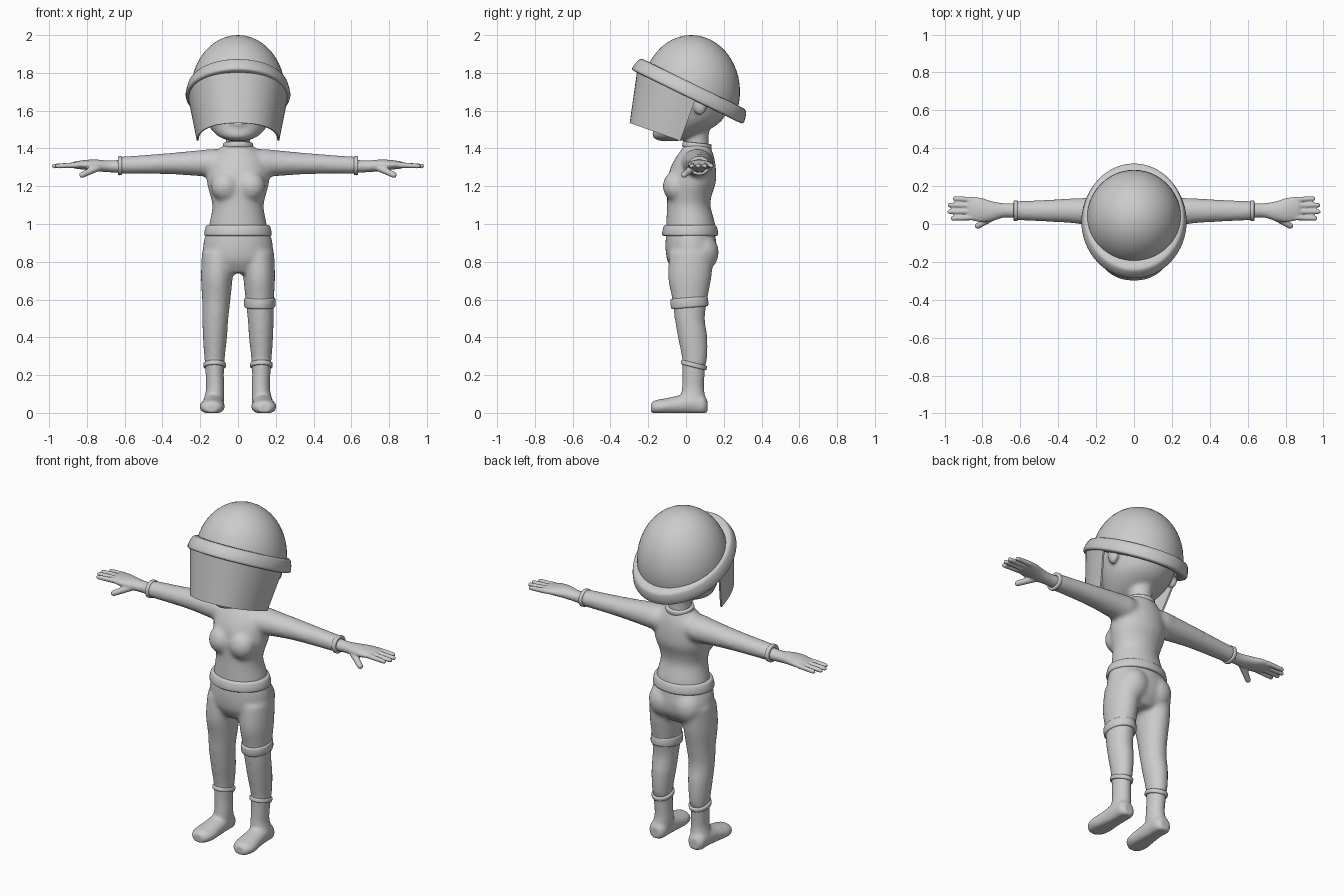
import bpy, bmesh, math
from mathutils import Matrix, Vector

cube = bpy.data.objects.get("Cube")
if cube:
    bpy.data.objects.remove(cube, do_unlink=True)

grey = bpy.data.materials.new("plain_grey")
grey.use_nodes = True
tone = (0.6, 0.6, 0.6, 1)
grey.diffuse_color = tone
grey.node_tree.nodes["Principled BSDF"].inputs["Base Color"].default_value = tone


def finish(name, bm, voxel=None, relax=4, wall=None):
    """Turn a bmesh into a smooth object, fusing its pieces or giving it a wall."""
    bmesh.ops.recalc_face_normals(bm, faces=bm.faces)
    mesh = bpy.data.meshes.new(name)
    bm.to_mesh(mesh)
    bm.free()
    mesh.materials.append(grey)
    mesh.shade_smooth()
    obj = bpy.data.objects.new(name, mesh)
    bpy.context.collection.objects.link(obj)
    if voxel:
        fuse = obj.modifiers.new("fuse", 'REMESH')
        fuse.mode = 'VOXEL'
        fuse.voxel_size = voxel
        fuse.use_smooth_shade = True
        soft = obj.modifiers.new("soften", 'SMOOTH')
        soft.factor = 0.5
        soft.iterations = relax
    if wall:
        obj.modifiers.new("wall", 'SOLIDIFY').thickness = wall
        obj.modifiers.new("crisp_rim", 'EDGE_SPLIT').split_angle = math.radians(40)


def skin(bm, rings, closed=True, caps=True):
    """Bridge rows of points with quads."""
    rows = [[bm.verts.new(p) for p in ring] for ring in rings]
    n = len(rows[0])
    for a, b in zip(rows, rows[1:]):
        for k in range(n if closed else n - 1):
            j = (k + 1) % n
            bm.faces.new((a[k], a[j], b[j], b[k]))
    if caps:
        bm.faces.new(rows[0])
        bm.faces.new(rows[-1])


def circle(n):
    return [(math.cos(math.tau * k / n), math.sin(math.tau * k / n)) for k in range(n)]


def spline(stations, steps=5):
    """Smooth curve through the stations."""
    pts = [Vector(s) for s in stations]
    padded = [pts[0]] + pts + [pts[-1]]
    out = []
    for p, a, b, q in zip(padded, pts, pts[1:], padded[3:]):
        for k in range(steps):
            t = k / steps
            bend = (p * 2 - a * 5 + b * 4 - q) * t * t + (a * 3 - p - b * 3 + q) * t ** 3
            out.append(a + ((b - p) * t + bend) / 2)
    return out + [pts[-1]]


def loft(bm, stations, axis='z', side=1, floor=False):
    """Skin of ellipses; station = position, two centre and two radius values."""
    rings = []
    for s, ca, cb, ra, rb in spline(stations):
        ring = []
        for c, d in circle(32):
            a, b = ca + ra * c, cb + rb * d
            x, y, z = {'x': (s, a, b), 'y': (a, s, b), 'z': (a, b, s)}[axis]
            ring.append((x * side, y, max(z, 0) if floor else z))
        rings.append(ring)
    skin(bm, rings)


def ball(bm, centre, radii, rows=24, columns=48):
    rings = []
    for i in range(rows + 1):
        t = math.pi * (i + .1) / (rows + .2)
        rings.append([(centre[0] + radii[0] * c * math.sin(t), centre[1] + radii[1] * d * math.sin(t),
                       centre[2] + radii[2] * math.cos(t)) for c, d in circle(columns)])
    skin(bm, rings)


def finger(bm, start, end, radius, side):
    """Tapered finger with round ends."""
    a, b = (Vector((p[0] * side, p[1], p[2])) for p in (start, end))
    turn = (b - a).to_track_quat('Z', 'Y')
    tip = radius * .8
    rings = []
    for centre, r, first in ((a, radius, -90), (b, tip, 0)):
        for k in range(6):
            t = math.radians(first + 17 * k + 3)
            rings.append([centre + turn @ Vector((r * math.cos(t) * c, r * math.cos(t) * d, r * math.sin(t)))
                          for c, d in circle(14)])
    skin(bm, rings)


def band(name, centre, rx, ry, height, thick, tilt=0, flare=0, axis='z'):
    """Rounded hoop; rx and ry are its outer radii."""
    bm = bmesh.new()
    turn = Matrix.Rotation(math.radians(90), 3, 'Y') if axis == 'x' else Matrix.Rotation(math.radians(tilt), 3, 'X')
    soft = lambda v: math.copysign(abs(v) ** 0.5, v)
    rings = []
    for c, d in circle(64):
        ring = []
        for p, q in circle(16):
            h = soft(q) * height / 2
            r = (soft(p) - 1) * thick / 2 - flare * h
            ring.append(Vector(centre) + turn @ Vector(((rx + r) * c, (ry + r) * d, h)))
        rings.append(ring)
    skin(bm, rings + rings[:1], caps=False)
    bmesh.ops.remove_doubles(bm, verts=bm.verts, dist=1e-5)
    finish(name, bm)


# Jacket: torso, bust and sleeves fused together
bm = bmesh.new()
loft(bm, [(.94, 0, .025, .162, .132), (1, 0, .025, .152, .13), (1.09, 0, .015, .136, .116),
          (1.15, 0, .018, .147, .118), (1.22, 0, .03, .165, .128), (1.29, 0, .037, .163, .122),
          (1.35, 0, .047, .145, .103), (1.39, 0, .055, .105, .082), (1.425, 0, .058, .07, .066)])
for side in (1, -1):
    ball(bm, (.068 * side, -.055, 1.2), (.075, .068, .08))
    loft(bm, [(.04, .06, 1.32, .07, .06), (.12, .06, 1.322, .085, .075), (.2, .065, 1.322, .076, .069),
              (.35, .07, 1.32, .064, .057), (.5, .07, 1.315, .056, .05), (.63, .07, 1.31, .05, .046)], 'x', side)
finish("jacket", bm, .012, 8)

# Trousers: hips, seat and legs fused together
bm = bmesh.new()
loft(bm, [(.74, 0, .025, .11, .085), (.8, 0, .028, .18, .125), (.86, 0, .028, .186, .136),
          (.93, 0, .025, .177, .132), (.98, 0, .025, .155, .125)])
for side in (1, -1):
    ball(bm, (.08 * side, .085, .85), (.09, .088, .1))
    loft(bm, [(.85, .105, .03, .086, .118), (.72, .112, .02, .084, .115), (.6, .115, .02, .075, .093),
              (.5, .12, .02, .069, .08), (.4, .122, .035, .064, .078), (.3, .124, .045, .055, .068),
              (.24, .124, .042, .05, .06)], 'z', side)
finish("trousers", bm, .012, 7)

band("jacket_hem", (0, .022, .966), .176, .146, .058, .04, flare=.2)
band("thigh_band", (.115, .018, .584), .083, .1, .055, .03, tilt=5)
band("collar", (0, .058, 1.415), .08, .078, .03, .025, tilt=-6)

# Boots and hands on both sides
for side, word in ((1, "left"), (-1, "right")):
    bm = bmesh.new()
    loft(bm, [(.265, .124, .042, .051, .061), (.2, .123, .04, .048, .058), (.13, .121, .037, .048, .058),
              (.07, .127, .037, .053, .066), (.03, .13, .037, .05, .06)], 'z', side)
    loft(bm, [(.113, .13, .035, .028, .033), (.09, .13, .042, .05, .055), (.03, .13, .05, .055, .06),
              (-.05, .133, .04, .06, .05), (-.12, .137, .033, .066, .042), (-.165, .139, .03, .054, .036),
              (-.185, .14, .025, .03, .024)], 'y', side, True)
    finish(word + "_boot", bm, .008)
    band(word + "_boot_cuff", (.124 * side, .042, .253), .06, .07, .025, .022, tilt=-14)
    band(word + "_sleeve_cuff", (.625 * side, .07, 1.309), .051, .055, .022, .02, axis='x')

    bm = bmesh.new()
    loft(bm, [(.6, .07, 1.306, .042, .036), (.68, .072, 1.305, .037, .031), (.75, .068, 1.31, .052, .031),
              (.81, .074, 1.313, .064, .026), (.865, .083, 1.312, .06, .018), (.88, .083, 1.312, .05, .01)], 'x', side)
    for root, tip, reach in ((.035, .03, .955), (.066, .065, .973), (.098, .1, .972), (.128, .134, .945)):
        finger(bm, (.85, root, 1.312), (reach, tip, 1.307), .0155, side)
    finger(bm, (.74, .04, 1.3), (.825, -.01, 1.26), .02, side)
    finish(word + "_hand", bm, .005, 3)

# Head with neck, ears, nose and lips
bm = bmesh.new()
loft(bm, [(1.44, 0, -.09, .04, .05), (1.465, 0, -.062, .105, .115), (1.53, 0, 0, .165, .17),
          (1.6, 0, .02, .198, .2), (1.7, 0, .03, .22, .215), (1.82, 0, .03, .18, .18), (1.92, 0, .03, .07, .07)])
loft(bm, [(1.38, 0, .058, .066, .066), (1.45, 0, .055, .064, .064), (1.55, 0, .05, .08, .08)])
for side in (1, -1):
    ball(bm, (.21 * side, .075, 1.635), (.024, .038, .058))
ball(bm, (0, -.195, 1.6), (.02, .025, .02))
ball(bm, (0, -.165, 1.532), (.045, .02, .012))
ball(bm, (0, -.158, 1.512), (.035, .02, .01))
finish("head", bm, .01)

# Helmet shell cut along the tilted brim
lean = math.radians(26)
bm = bmesh.new()
ball(bm, (0, .028, 1.7), (.25, .258, .3))
bmesh.ops.bisect_plane(bm, geom=bm.verts[:] + bm.edges[:] + bm.faces[:], plane_co=(0, .023, 1.69),
                       plane_no=(0, math.sin(lean), math.cos(lean)), clear_inner=True)
finish("helmet_shell", bm, wall=.015)
band("helmet_brim", (0, .023, 1.707), .273, .325, .078, .07, tilt=-26, flare=.25)

# Curved face shield, lofted from the brim to its lower edge
bm = bmesh.new()
upper = Vector((.268, .06, -.318, 1.69, .125))
lower = Vector((.218, -.03, -.268, 1.44, .095))
grid = []
for i in range(9):
    rx, yc, dy, zc, dz = upper.lerp(lower, i / 8)
    line = []
    for k in range(41):
        t = math.pi * (k / 40 - .5)
        c = max(math.cos(t), 0) ** .85
        line.append((math.copysign(abs(math.sin(t)) ** .9, t) * rx, yc + dy * c, zc + dz * c))
    grid.append(line)
skin(bm, grid, closed=False, caps=False)
finish("face_shield", bm, wall=.01)
